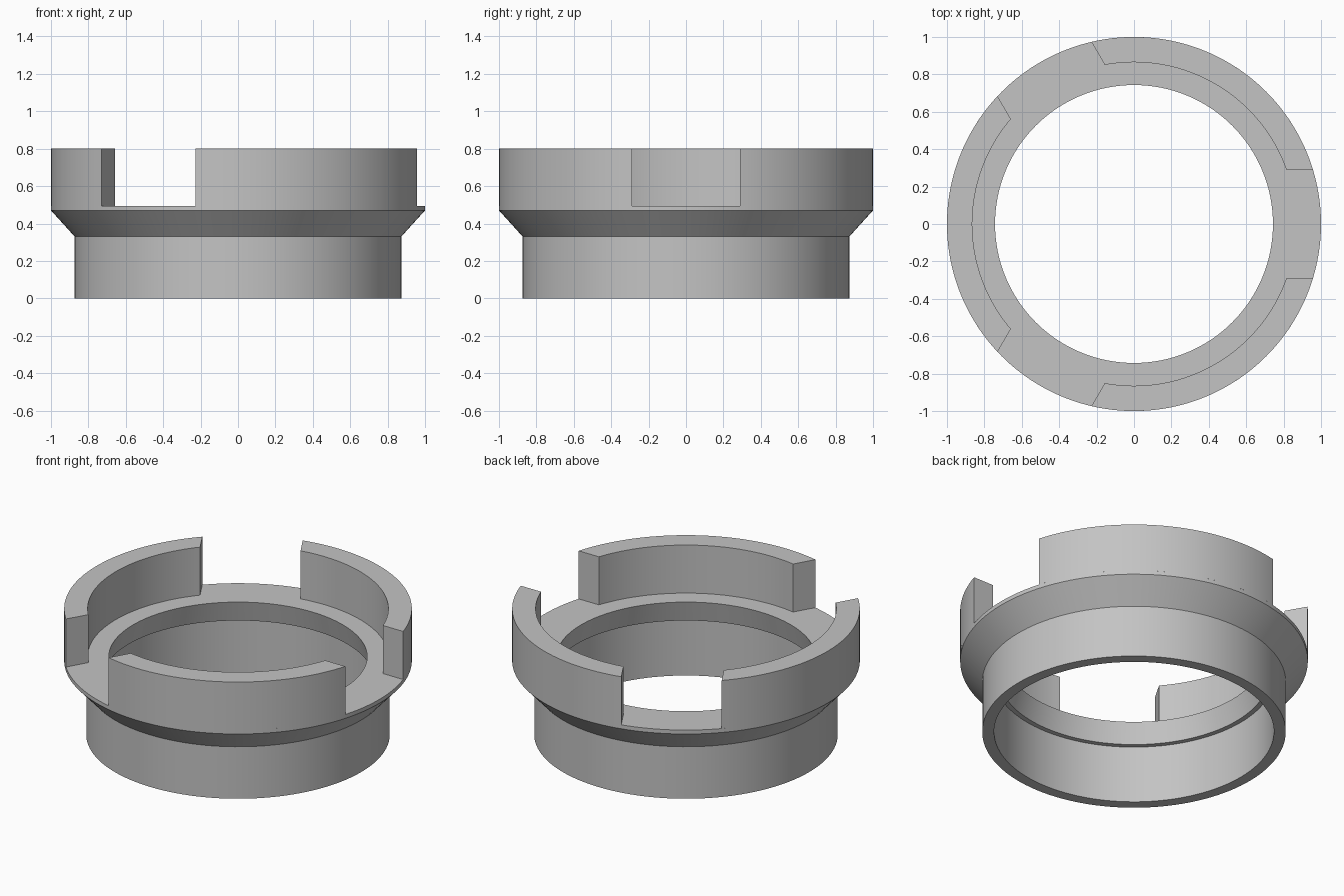
import bpy, bmesh
from math import asin, cos, sin, pi, radians

cube = bpy.data.objects.get("Cube")
if cube:
    bpy.data.objects.remove(cube, do_unlink=True)

grey = bpy.data.materials.new("plain grey")
grey.use_nodes = True
colour = (0.55, 0.55, 0.55, 1)
grey.diffuse_color = colour
grey.node_tree.nodes["Principled BSDF"].inputs["Base Color"].default_value = colour

SIDES = 128
FLOOR, TOP = 0.495, 0.80      # flange top and crown top
OUTER, INNER = 1.0, 0.865     # crown radii
HALF_GAP = 0.29               # half the width of each slot


def finish(name, bm):
    bmesh.ops.recalc_face_normals(bm, faces=bm.faces)
    mesh = bpy.data.meshes.new(name)
    bm.to_mesh(mesh)
    bm.free()
    mesh.materials.append(grey)
    obj = bpy.data.objects.new(name, mesh)
    bpy.context.collection.objects.link(obj)
    bpy.ops.object.select_all(action="DESELECT")
    obj.select_set(True)
    bpy.context.view_layer.objects.active = obj
    bpy.ops.object.shade_smooth_by_angle(angle=radians(15))
    return obj


def ring(bm, radius, z):
    return [bm.verts.new((radius * cos(2 * pi * i / SIDES),
                          radius * sin(2 * pi * i / SIDES), z))
            for i in range(SIDES)]


# Collar: closed cross-section turned about the z axis
profile = [(0.805, 0), (0.873, 0), (0.873, 0.33), (OUTER, 0.47), (OUTER, FLOOR),
           (0.743, FLOOR), (0.775, 0.363), (0.805, 0.363)]
bm = bmesh.new()
rings = [ring(bm, r, z) for r, z in profile]
for k, low in enumerate(rings):
    high = rings[(k + 1) % len(rings)]
    for i in range(SIDES):
        j = (i + 1) % SIDES
        bm.faces.new((low[i], low[j], high[j], high[i]))
finish("collar", bm)


def arc(bm, radius, z, turn, steps=40):
    """Arc between two parallel-sided slots."""
    start = asin(HALF_GAP / radius)
    span = 2 * pi / 3 - 2 * start
    angles = [turn + start + span * i / steps for i in range(steps + 1)]
    return [bm.verts.new((radius * cos(a), radius * sin(a), z)) for a in angles]


# Crown: three upright wall segments separated by slots
for n, name in enumerate(("back_left", "right", "front_left")):
    bm = bmesh.new()
    turn = n * 2 * pi / 3
    strips = [arc(bm, r, z, turn) for r, z in
              ((OUTER, FLOOR), (OUTER, TOP), (INNER, TOP), (INNER, FLOOR))]
    for a, b in zip(strips, strips[1:]):
        for i in range(len(a) - 1):
            bm.faces.new((a[i], a[i + 1], b[i + 1], b[i]))
    for end in (0, -1):
        bm.faces.new([s[end] for s in strips])
    obj = finish("crown_segment_" + name, bm)
    # Open underside: make sure the walls face outward
    top = max(obj.data.polygons, key=lambda p: p.center.z)
    if top.normal.z < 0:
        obj.data.flip_normals()
